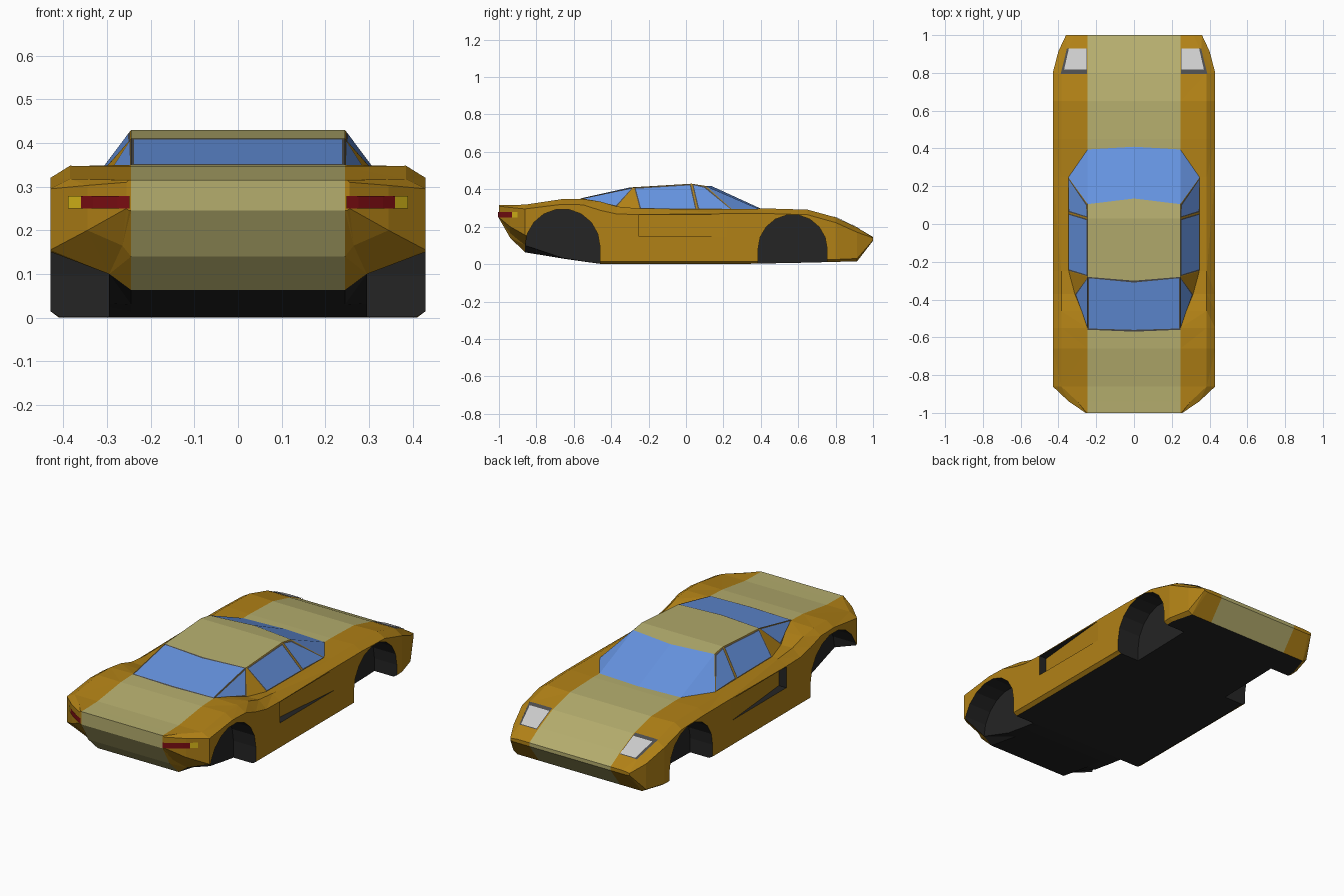
import bpy, bmesh, math
from mathutils import Vector
from mathutils.bvhtree import BVHTree

if "Cube" in bpy.data.objects:
    bpy.data.objects.remove(bpy.data.objects["Cube"])

COLORS = {"gold": (.44, .22, .008), "stripe": (.46, .42, .155), "dark": (.018, .018, .018),
          "glass": (.13, .29, .74), "red": (.2, .004, .006), "yellow": (.72, .5, .01),
          "white": (.62, .62, .6), "trim": (.075, .075, .075)}
MATS = {}
for key, c in COLORS.items():
    MATS[key] = bpy.data.materials.new(key)
    MATS[key].diffuse_color = (*c, 1)
ID = {k: i for i, k in enumerate(COLORS)}


def make_object(name, bm):
    mesh = bpy.data.meshes.new(name)
    bm.to_mesh(mesh)
    bm.free()
    for m in MATS.values():
        mesh.materials.append(m)
    ob = bpy.data.objects.new(name, mesh)
    bpy.context.collection.objects.link(ob)
    return ob


def add_face(bm, verts, mat):
    f = bm.faces.new(verts)
    f.material_index = ID[mat]
    return f


# Body stations: y, floor z, floor edge x and z, side x, side low z, side high z, fender z, deck z
STATIONS = [
    (-1.0, .245, .25, .245, .256, .25, .31, .315, .315),
    (-.94, .14, .265, .165, .345, .2, .303, .316, .316),
    (-.86, .063, .295, .10, .43, .155, .295, .318, .318),
    (-.66, .03, .35, .035, .43, .05, .32, .348, .346),
    (-.55, .014, .38, .016, .43, .03, .317, .347, .35),
    (-.46, .002, .41, .002, .43, .015, .288, .335, .33),
    (-.37, 0, .41, 0, .43, .015, .268, .308, .302),
    (-.25, 0, .41, 0, .43, .015, .265, .297, .292),
    (.25, 0, .41, 0, .43, .015, .27, .294, .29),
    (.45, .004, .41, .004, .43, .015, .27, .297, .293),
    (.65, .008, .41, .008, .43, .02, .264, .291, .287),
    (.80, .012, .41, .012, .43, .025, .222, .25, .25),
    (.915, .015, .375, .015, .40, .03, .17, .195, .195),
    (1.0, .125, .34, .125, .36, .128, .14, .145, .145)]
SEG = ["stripe", "gold", "gold", "gold", "gold", "gold", "stripe"]

bm = bmesh.new()
rings = []
for y, zb, xb, zb2, xs, zl, zh, zf, zc in STATIONS:
    half = [(0, zb), (.245, zb), (xb, zb2), (xs, zl), (xs, zh),
            (max(.25, xs - .045), zf), (.245, zc), (0, zc)]
    ring = half + [(-x, z) for x, z in half[-2:0:-1]]
    rings.append([bm.verts.new((x, y, z)) for x, z in ring])
N = 14
for k in range(len(rings) - 1):
    under = -.87 < STATIONS[k][0] < .9
    for i in range(N):
        seg = min(i, N - 1 - i)
        mat = "dark" if under and seg < 2 else SEG[seg]
        j = (i + 1) % N
        add_face(bm, (rings[k][i], rings[k][j], rings[k + 1][j], rings[k + 1][i]), mat)
for r in (rings[0], rings[-1]):
    add_face(bm, [r[i] for i in (0, 1, 6, 7)], "stripe")
    add_face(bm, [r[i] for i in (0, 13, 8, 7)], "stripe")
    add_face(bm, r[1:7], "gold")
    add_face(bm, r[8:14], "gold")
bmesh.ops.triangulate(bm, faces=bm.faces[:])
bmesh.ops.recalc_face_normals(bm, faces=bm.faces[:])
tree = BVHTree.FromBMesh(bm)
body = make_object("body", bm)


def prism(name, low, high, mats):
    """Closed prism between two matching outlines; mats colours its sides."""
    bm = bmesh.new()
    a = [bm.verts.new(p) for p in low]
    b = [bm.verts.new(p) for p in high]
    add_face(bm, a, "dark")
    add_face(bm, b, "dark")
    for i in range(len(a)):
        j = (i + 1) % len(a)
        add_face(bm, (a[i], a[j], b[j], b[i]), mats[i])
    bmesh.ops.recalc_face_normals(bm, faces=bm.faces[:])
    return make_object(name, bm)


# Wheel arches and door scoops cut from the body
cutters = []
for s in (-1, 1):
    for yc, zc, r in ((-.66, .095, .2), (.57, .08, .185)):
        arc = [(yc + r, -.1)]
        arc += [(yc + r * math.cos(t * math.pi / 9), zc + r * math.sin(t * math.pi / 9)) for t in range(10)]
        arc += [(yc - r, -.1)]
        cutters.append(prism("arch_cutter", [(s * .295, y, z) for y, z in arc],
                             [(s * .5, y, z) for y, z in arc], ["dark"] * len(arc)))
    tri = [(.45, .22), (.43, .22), (.385, -.25), (.45, -.25)]
    cutters.append(prism("scoop_cutter", [(s * x, y, .148) for x, y in tri],
                         [(s * x, y, .262) for x, y in tri], ["gold", "gold", "dark", "gold"]))
bpy.context.view_layer.objects.active = body
for c in cutters:
    mod = body.modifiers.new("cut", "BOOLEAN")
    mod.operation = "DIFFERENCE"
    mod.solver = "EXACT"
    mod.object = c
    bpy.ops.object.modifier_apply(modifier=mod.name)
for c in cutters:
    bpy.data.objects.remove(c)

# Cabin: greenhouse with roof, windscreen, side, quarter and rear windows
bm = bmesh.new()
CAB = {"p1": (.245, .395, .292), "p2": (.35, .25, .29), "q": (.35, .06, .29), "p3": (.35, -.25, .29),
       "p4": (.315, -.37, .303), "p5": (.245, -.56, .35), "t1": (.245, .105, .418),
       "m": (.245, .03, .43), "t3": (.245, -.28, .41)}
v = {"p0": bm.verts.new((0, .41, .292)), "t0": bm.verts.new((0, .135, .418)),
     "p6": bm.verts.new((0, -.57, .35)), "t4": bm.verts.new((0, -.3, .41))}
for k, (x, y, z) in CAB.items():
    v[k + "R"] = bm.verts.new((x, y, z))
    v[k + "L"] = bm.verts.new((-x, y, z))
windows = []
for s in "RL":
    def face(names, mat):
        return add_face(bm, [v[n] if n in v else v[n + s] for n in names.split()], mat)
    face("p0 p1 t1 t0", "glass")
    face("p1 p2 t1", "glass")
    face("p3 p4 t3", "gold")
    windows += [face("p2 q m t1", "gold"), face("q p3 t3 m", "gold"), face("p4 p5 t3", "gold")]
add_face(bm, [v[n] for n in ("t0", "t1R", "mR", "mL", "t1L")], "stripe")
add_face(bm, [v[n] for n in ("mR", "t3R", "t4", "t3L", "mL")], "stripe")
rear = add_face(bm, [v[n] for n in ("p5R", "p6", "p5L", "t3L", "t4", "t3R")], "trim")
bmesh.ops.recalc_face_normals(bm, faces=bm.faces[:])
bmesh.ops.inset_individual(bm, faces=windows, thickness=.005)
for f in windows:
    f.material_index = ID["trim"]
bmesh.ops.inset_individual(bm, faces=windows + [rear], thickness=.01)
for f in windows + [rear]:
    f.material_index = ID["glass"]
make_object("cabin", bm)


def panel(name, corners, ray, mat, lift, n=4):
    """Thin patch laid on the body on both sides, projected along the ray."""
    ray = Vector(ray)
    for s in (-1, 1):
        bm = bmesh.new()
        a, b, c, d = [Vector((s * x, y, z)) for x, y, z in corners]
        grid = []
        for i in range(n + 1):
            for j in range(n + 1):
                p = a.lerp(b, i / n).lerp(d.lerp(c, i / n), j / n)
                hit = tree.ray_cast(p, ray)[0]
                grid.append(bm.verts.new(hit - ray * lift) if hit else None)
        for i in range(n):
            for j in range(n):
                k = i * (n + 1) + j
                quad = [grid[k], grid[k + 1], grid[k + n + 2], grid[k + n + 1]]
                if all(quad):
                    f = add_face(bm, quad, mat)
                    f.normal_update()
                    if f.normal.dot(ray) > 0:
                        f.normal_flip()
        make_object(name, bm)


# Headlights with dark surrounds
panel("headlight_frame", [(.25, .795, 2), (.388, .795, 2), (.355, .93, 2), (.25, .93, 2)], (0, 0, -1), "trim", .003)
panel("headlight", [(.252, .818, 2), (.37, .818, 2), (.345, .928, 2), (.252, .928, 2)], (0, 0, -1), "white", .006)
# Tail lights and indicators
for name, x0, x1, mat in (("tail_light", .248, .36, "red"), ("indicator", .36, .39, "yellow")):
    panel(name, [(x0, -2, .25), (x1, -2, .25), (x1, -2, .279), (x0, -2, .279)], (0, 1, 0), mat, .004)

for m in bpy.data.materials:
    if m.users and not m.is_grease_pencil:
        m.use_nodes = True
        m.node_tree.nodes["Principled BSDF"].inputs["Base Color"].default_value = m.diffuse_color
